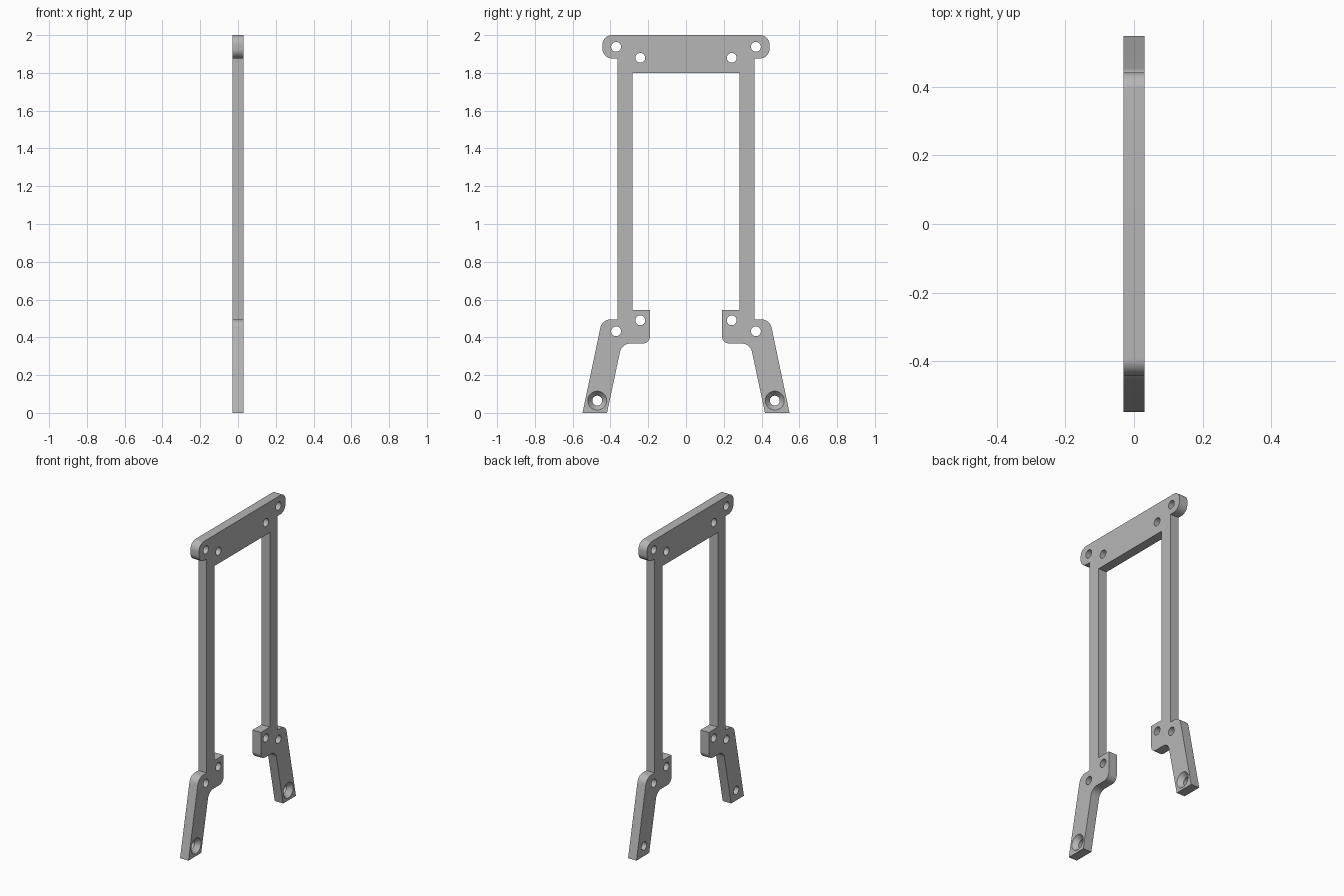
import bpy, bmesh, math
from mathutils import Vector

if "Cube" in bpy.data.objects:
    bpy.data.objects.remove(bpy.data.objects["Cube"], do_unlink=True)

HALF = 0.03        # half of the plate thickness
HOLE = 0.026       # screw hole radius
SINK = 0.05        # countersink rim radius

grey = bpy.data.materials.new("plain grey")
grey.use_nodes = True
colour = (0.47, 0.47, 0.47, 1)
grey.diffuse_color = colour
grey.node_tree.nodes["Principled BSDF"].inputs["Base Color"].default_value = colour


def fillet(before, corner, after, radius, steps=10):
    """Replace a corner by an arc tangent to both of its edges."""
    p = Vector(corner)
    u = (Vector(before) - p).normalized()
    v = (Vector(after) - p).normalized()
    half = u.angle(v) / 2
    reach = radius / math.tan(half)
    centre = p + (u + v).normalized() * radius / math.sin(half)
    a, b = p + u * reach - centre, p + v * reach - centre
    return [centre + a.lerp(b, i / steps).normalized() * radius for i in range(steps + 1)]


def circle(y, z, radius, sides=40):
    turn = 2 * math.pi / sides
    return [Vector((y + radius * math.cos(i * turn), z + radius * math.sin(i * turn)))
            for i in range(sides)]


def add_wall(bm, sections):
    """Join closed (x, points) sections by quads; return the two end loops of edges."""
    rings = [[bm.verts.new((x, p.x, p.y)) for p in points] for x, points in sections]
    for low, high in zip(rings, rings[1:]):
        for i in range(len(low)):
            bm.faces.new((low[i - 1], low[i], high[i], high[i - 1]))
    return [[bm.edges.get((ring[i - 1], ring[i])) for i in range(len(ring))]
            for ring in (rings[0], rings[-1])]


# Half outline: y, z, corner radius
half_outline = [
    (0.442, 2.0, 0.05), (0.442, 1.877, 0.05),       # top bar ear
    (0.362, 1.877, 0), (0.362, 0.495, 0),           # outer side of upright
    (0.444, 0.495, 0.055),                          # shoulder
    (0.548, 0, 0), (0.418, 0, 0),                   # foot
    (0.34, 0.367, 0.055), (0.19, 0.367, 0.04),      # underside of inner tab
    (0.19, 0.545, 0), (0.282, 0.545, 0), (0.282, 1.8, 0),
]
outline = half_outline + [(-y, z, r) for y, z, r in reversed(half_outline)]
points = []
for i, (y, z, r) in enumerate(outline):
    before, after = outline[i - 1][:2], outline[(i + 1) % len(outline)][:2]
    points += fillet(before, (y, z), after, r) if r else [Vector((y, z))]

# Outer walls, screw holes and countersunk foot holes
bm = bmesh.new()
loops = [add_wall(bm, [(-HALF, points), (HALF, points)])]
for s in (1, -1):
    for y, z in [(0.37, 1.938), (0.242, 1.88), (0.242, 0.49), (0.37, 0.432)]:
        ring = circle(s * y, z, HOLE)
        loops.append(add_wall(bm, [(-HALF, ring), (HALF, ring)]))
    narrow, wide = (circle(s * 0.47, 0.065, r) for r in (HOLE, SINK))
    loops.append(add_wall(bm, [(-HALF, narrow), (0, narrow), (HALF, wide)]))

# Flat sides of the plate, filled around the holes
for end in (0, 1):
    edges = [e for loop in loops for e in loop[end]]
    bmesh.ops.triangle_fill(bm, use_beauty=True, use_dissolve=False, edges=edges)
bmesh.ops.recalc_face_normals(bm, faces=bm.faces[:])

mesh = bpy.data.meshes.new("bracket_frame")
bm.to_mesh(mesh)
bm.free()
mesh.materials.append(grey)
frame = bpy.data.objects.new("bracket_frame", mesh)
bpy.context.collection.objects.link(frame)

bpy.ops.object.select_all(action='DESELECT')
bpy.context.view_layer.objects.active = frame
frame.select_set(True)
bpy.ops.object.shade_smooth_by_angle(angle=math.radians(30))
